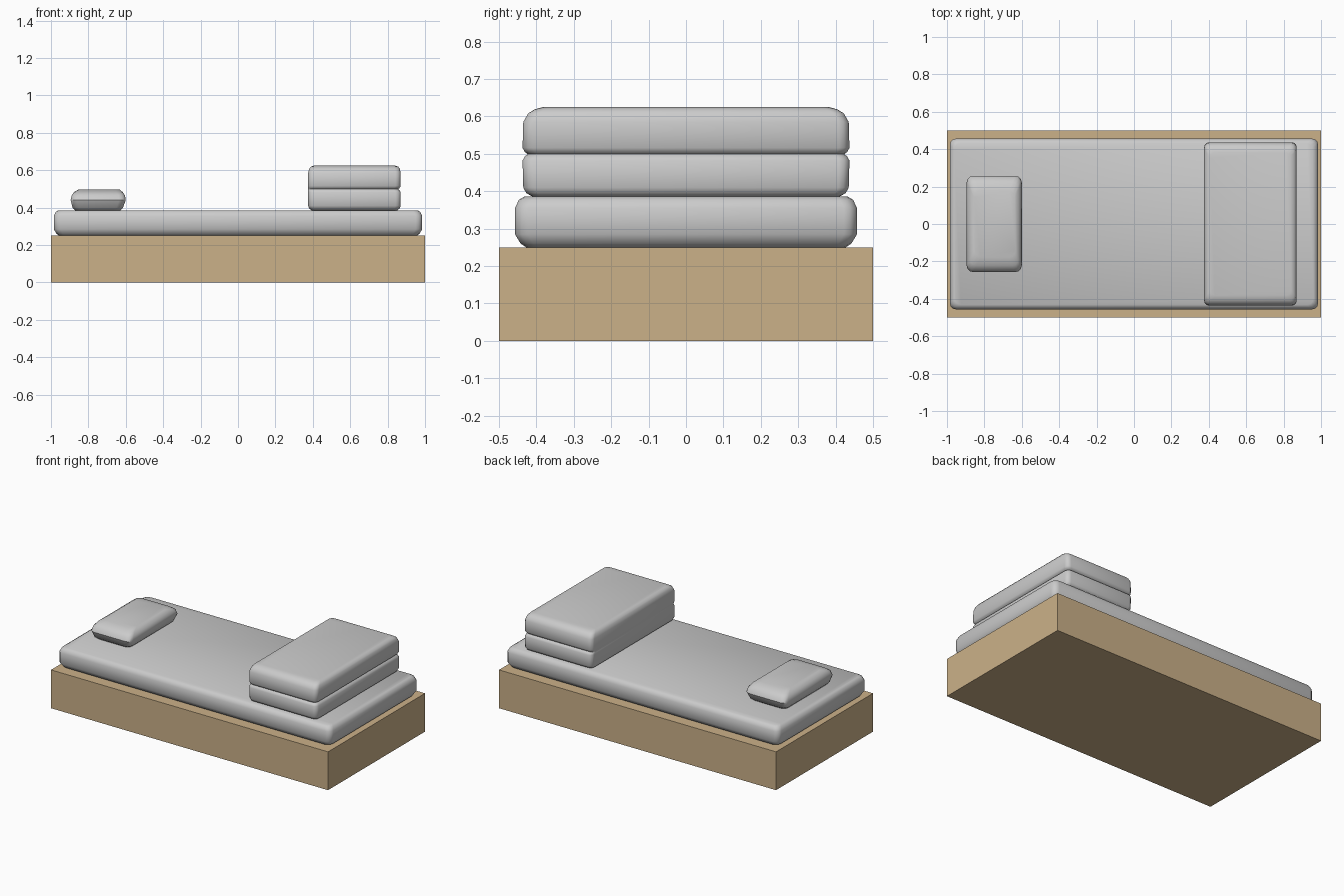
import bpy, bmesh, math

cube = bpy.data.objects.get("Cube")
if cube:
    bpy.data.objects.remove(cube, do_unlink=True)


def material(name, rgb):
    mat = bpy.data.materials.new(name)
    mat.use_nodes = True
    mat.diffuse_color = (*rgb, 1)
    mat.node_tree.nodes["Principled BSDF"].inputs["Base Color"].default_value = (*rgb, 1)
    return mat


wood = material("tan wood", (0.6, 0.44, 0.25))
fabric = material("pale grey fabric", (0.6, 0.6, 0.6))


def rounded_rect(x0, x1, y0, y1, radius, steps=3):
    """Outline of a rectangle with rounded corners, counter-clockwise."""
    corners = [(x1 - radius, y1 - radius), (x0 + radius, y1 - radius),
               (x0 + radius, y0 + radius), (x1 - radius, y0 + radius)]
    points = []
    for quarter, (cx, cy) in enumerate(corners):
        for i in range(steps + 1):
            a = (quarter + i / steps) * math.pi / 2
            points.append((cx + radius * math.cos(a), cy + radius * math.sin(a)))
    return points


def cushion(name, x0, x1, half_y, radius, rings):
    """Stack rounded outlines; each ring is z, left inset, right inset, end inset."""
    bm = bmesh.new()
    loops = []
    for z, left, right, end in rings:
        outline = rounded_rect(x0 + left, x1 - right, end - half_y, half_y - end, radius)
        loops.append([bm.verts.new((x, y, z)) for x, y in outline])
    for low, high in zip(loops, loops[1:]):
        for i in range(len(low)):
            j = (i + 1) % len(low)
            bm.faces.new((low[i], low[j], high[j], high[i]))
    bm.faces.new(loops[0][::-1])
    bm.faces.new(loops[-1])
    mesh = bpy.data.meshes.new(name)
    bm.to_mesh(mesh)
    bm.free()
    mesh.materials.append(fabric)
    obj = bpy.data.objects.new(name, mesh)
    bpy.context.collection.objects.link(obj)
    bpy.ops.object.select_all(action="DESELECT")
    obj.select_set(True)
    bpy.context.view_layer.objects.active = obj
    bpy.ops.object.shade_smooth_by_angle(angle=math.radians(40))
    return obj


# Solid bed base
bpy.ops.mesh.primitive_cube_add(size=1, location=(0, 0, 0.125))
base = bpy.context.object
base.name = "bed_base"
base.scale = (2, 1, 0.25)
base.data.materials.append(wood)

# Mattress with softened rims
cushion("mattress", -0.985, 0.985, 0.457, 0.035, [
    (z, inset, inset, inset) for z, inset in
    [(0.25, 0.03), (0.26, 0.015), (0.285, 0), (0.355, 0), (0.377, 0.01), (0.386, 0.025)]])

# Folded blanket: the crease runs round three sides, the fold side is unbroken
cushion("folded_blanket", 0.375, 0.87, 0.437, 0.028, [
    (0.384, 0.02, 0.02, 0.03),
    (0.395, 0.006, 0.006, 0.01),
    (0.41, 0, 0, 0.002),
    (0.482, 0, 0, 0),
    (0.493, 0, 0.006, 0.006),
    (0.499, 0, 0.014, 0.014),
    (0.505, 0, 0.006, 0.006),
    (0.516, 0, 0, 0),
    (0.585, 0, 0, 0.002),
    (0.608, 0.006, 0.005, 0.015),
    (0.619, 0.015, 0.013, 0.032),
    (0.625, 0.03, 0.03, 0.055)])

# Pillow
cushion("pillow", -0.895, -0.6, 0.257, 0.035, [
    (0.384, 0.025, 0.03, 0.035),
    (0.4, 0.01, 0.015, 0.015),
    (0.44, 0, 0, 0),
    (0.465, 0.006, 0.004, 0.01),
    (0.483, 0.018, 0.016, 0.035),
    (0.496, 0.04, 0.032, 0.08)])
